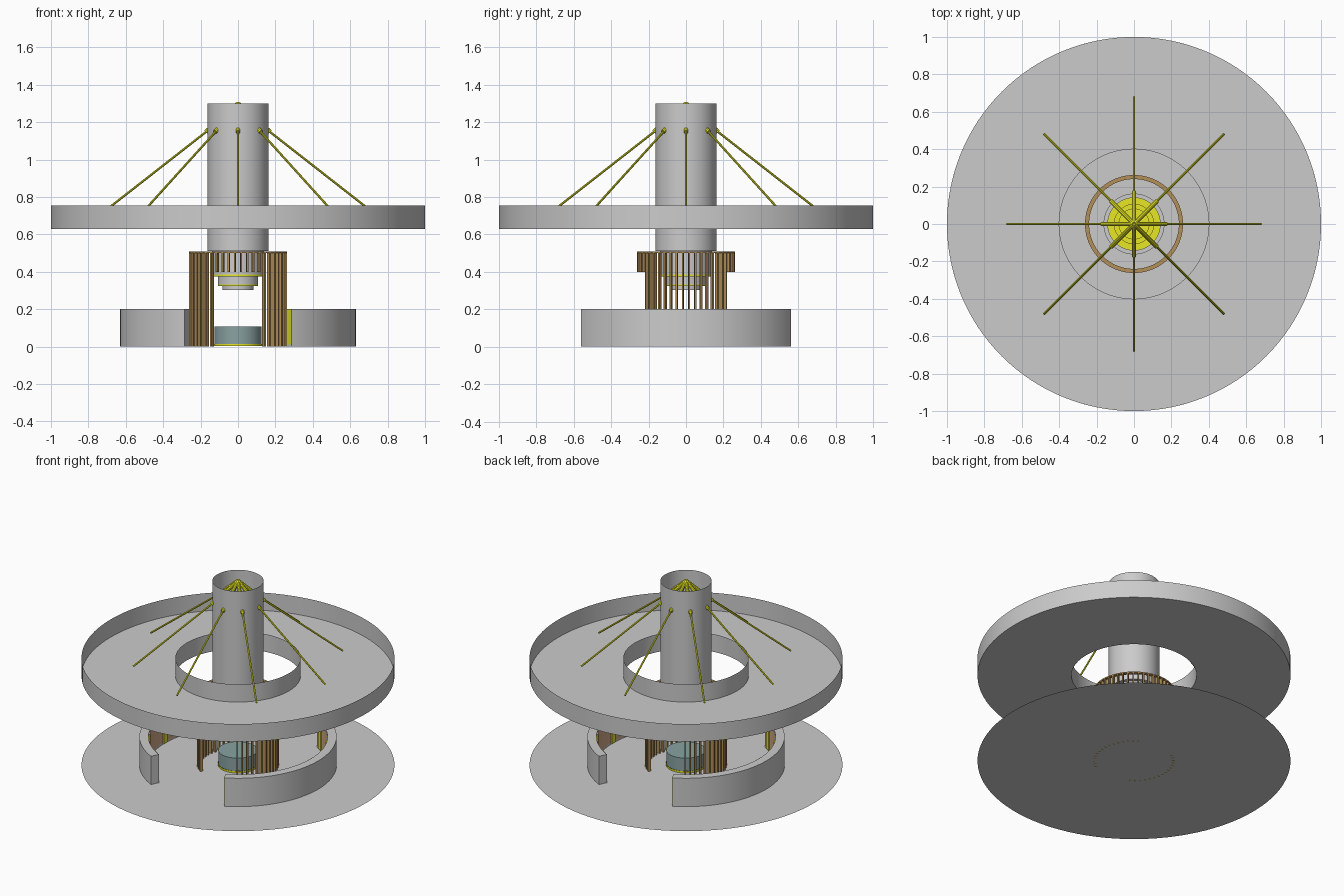
import bpy, bmesh, math
from mathutils import Vector

if "Cube" in bpy.data.objects:
    bpy.data.objects.remove(bpy.data.objects["Cube"])


def material(name, rgb):
    m = bpy.data.materials.new(name)
    m.diffuse_color = (*rgb, 1)
    m.use_nodes = True
    m.node_tree.nodes["Principled BSDF"].inputs["Base Color"].default_value = m.diffuse_color
    return m


YELLOW = material("yellow", (0.80, 0.80, 0.02))
BROWN = material("brown", (0.45, 0.28, 0.10))
PEACH = material("peach", (0.65, 0.40, 0.25))
TEAL = material("teal", (0.25, 0.36, 0.36))


def finish(name, bm, mat=None, normals=True):
    bmesh.ops.remove_doubles(bm, verts=bm.verts, dist=1e-5)
    if normals:
        bmesh.ops.recalc_face_normals(bm, faces=bm.faces)
    me = bpy.data.meshes.new(name)
    bm.to_mesh(me)
    bm.free()
    ob = bpy.data.objects.new(name, me)
    bpy.context.collection.objects.link(ob)
    if mat:
        me.materials.append(mat)
    bpy.ops.object.select_all(action='DESELECT')
    ob.select_set(True)
    bpy.context.view_layer.objects.active = ob
    bpy.ops.object.shade_smooth_by_angle(angle=math.radians(35))
    return ob


def lathe(name, profile, mat=None, closed=False, start=0, sweep=360, steps=96):
    """Spin an (r, z) profile about z; partial closed sweeps get end caps."""
    bm = bmesh.new()
    full = sweep == 360
    rings = []
    for i in range(steps if full else steps + 1):
        a = math.radians(start + sweep * i / steps)
        rings.append([bm.verts.new((r * math.cos(a), r * math.sin(a), z)) for r, z in profile])
    n = len(profile)
    for i in range(steps):
        a, b = rings[i], rings[(i + 1) % len(rings)]
        for j in range(n if closed else n - 1):
            k = (j + 1) % n
            quad = [a[j], b[j], b[k], a[k]]
            if profile[j][0] == 0:
                quad = [a[j], b[k], a[k]]
            elif profile[k][0] == 0:
                quad = [a[j], b[j], a[k]]
            bm.faces.new(quad)
    if closed and not full:
        bm.faces.new(rings[0])
        bm.faces.new(rings[-1])
    return finish(name, bm, mat)


def box_profile(r0, r1, z0, z1):
    return [(r0, z0), (r1, z0), (r1, z1), (r0, z1)]


def add_rod(bm, p, q, radius, sides=10):
    p, q = Vector(p), Vector(q)
    d = q - p
    mat = d.to_track_quat('Z', 'Y').to_matrix().to_4x4()
    mat.translation = (p + q) / 2
    bmesh.ops.create_cone(bm, cap_ends=True, segments=sides, radius1=radius,
                          radius2=radius, depth=d.length, matrix=mat)


# Floor sheet with its inset border line
lathe("floor_disc", [(0, 0), (0.93, 0), (1.0, 0)])

# Overhead tray: floor with outer and inner rims
lathe("overhead_tray", [(1.0, 0.755), (1.0, 0.63), (0.4, 0.63), (0.4, 0.755)], steps=128)

# Telescoping central tube, open at the top
lathe("central_tube", [(0.163, 1.3), (0.163, 0.51)])
lathe("tube_step_upper", [(0.163, 0.51), (0.14, 0.51), (0.14, 0.385)])
lathe("tube_step_middle", [(0.108, 0.376), (0.108, 0.332)])
lathe("tube_step_lower", [(0.083, 0.325), (0.083, 0.302)])
lathe("step_trim_upper", box_profile(0.105, 0.14, 0.376, 0.385), YELLOW, True)
lathe("step_trim_middle", box_profile(0.08, 0.108, 0.325, 0.332), YELLOW, True)
lathe("tube_bottom", [(0, 0.303), (0.083, 0.303)], YELLOW)

# Eight stays: thick sleeve inside the tube, thin rod outside
sleeves, rods = bmesh.new(), bmesh.new()
for i in range(8):
    a = math.radians(45 * i)
    c, s = math.cos(a), math.sin(a)
    mid = (0.172 * c, 0.172 * s, 1.147)
    add_rod(sleeves, (0, 0, 1.3), mid, 0.012)
    add_rod(rods, mid, (0.68 * c, 0.68 * s, 0.75), 0.006)
finish("stay_sleeves", sleeves, YELLOW)
finish("stay_rods", rods, YELLOW)

# Slatted screen: full slats at the sides, short ones over the two openings
lathe("screen_top_ring", box_profile(0.24, 0.262, 0.5, 0.508), BROWN, True)
slats = bmesh.new()
for i in range(48):
    deg = 7.5 * (i + 0.5)
    a = math.radians(deg)
    opening = abs(math.sin(a)) > math.sin(math.radians(62))
    z0 = 0.4 if opening else 0.0
    geo = bmesh.ops.create_cube(slats, size=1)["verts"]
    for v in geo:
        x, y, z = 0.251 + v.co.x * 0.022, v.co.y * 0.009, z0 + (v.co.z + 0.5) * (0.502 - z0)
        v.co = (x * math.cos(a) - y * math.sin(a), x * math.sin(a) + y * math.cos(a), z)
finish("screen_slats", slats, BROWN)

# Drum in the middle of the screen
lathe("drum_base", [(0, 0.002), (0.128, 0.002), (0.128, 0.015)], YELLOW)
lathe("drum", [(0, 0.015), (0.126, 0.015), (0.126, 0.107), (0, 0.107)], TEAL)

# Two curved counters with coloured inner lining
for side, mid in (("right", 0), ("left", 180)):
    lathe(f"{side}_counter", box_profile(0.572, 0.63, 0.0, 0.2), None, True, mid - 63, 126, 48)
    lathe(f"{side}_counter_lining", [(0.57, 0.012), (0.57, 0.19)], PEACH, False, mid - 62, 124, 48)
    lathe(f"{side}_counter_end_panel", box_profile(0.575, 0.627, 0.012, 0.198), YELLOW, True,
          mid - 63.2, 0.3, 1)
    for k in range(5):
        lathe(f"{side}_counter_strip_{k + 1}", box_profile(0.564, 0.573, 0.005, 0.195), YELLOW, True,
              mid - 60 + 29 * k, 4, 3)
